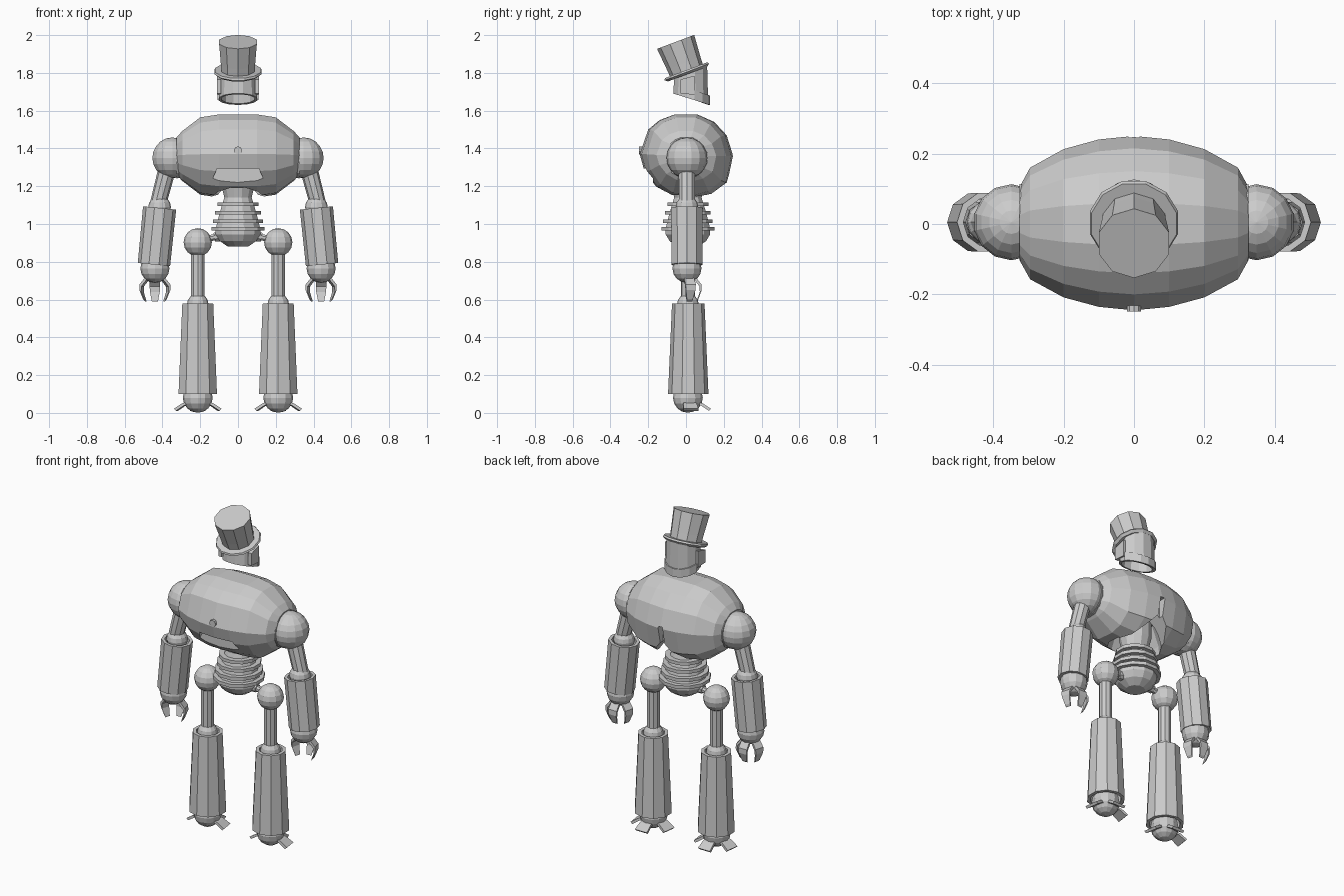
import bpy, bmesh
from math import pi, cos, sin, radians
from mathutils import Vector

if "Cube" in bpy.data.objects:
    bpy.data.objects.remove(bpy.data.objects["Cube"])


def finish(name, bm):
    bmesh.ops.recalc_face_normals(bm, faces=bm.faces)
    me = bpy.data.meshes.new(name)
    bm.to_mesh(me)
    bm.free()
    ob = bpy.data.objects.new(name, me)
    bpy.context.collection.objects.link(ob)
    return ob


def loft(name, rings, closed=False):
    """Skin a list of equal-sized point rings; closed joins last to first."""
    bm = bmesh.new()
    vs = [[bm.verts.new(p) for p in r] for r in rings]
    n = len(vs[0])
    for a, b in list(zip(vs, vs[1:])) + ([(vs[-1], vs[0])] if closed else []):
        for i in range(n):
            j = (i + 1) % n
            bm.faces.new((a[i], a[j], b[j], b[i]))
    if not closed:
        bm.faces.new(vs[0])
        bm.faces.new(vs[-1])
    return finish(name, bm)


def lathe(name, prof, base, axis=(0, 0, 1), n=10, closed=False):
    """Revolve (radius, height) points around an axis through base."""
    q = Vector(axis).to_track_quat('Z', 'Y')
    ang = [2 * pi * (i + 0.5) / n for i in range(n)]
    rings = [[Vector(base) + q @ Vector((r * cos(a), r * sin(a), h)) for a in ang]
             for r, h in prof]
    return loft(name, rings, closed)


def rod(name, p0, p1, r0, r1, n=10, wall=0):
    d = Vector(p1) - Vector(p0)
    prof = [(r0, 0), (r1, d.length)]
    if wall:
        prof += [(r1 - wall, d.length), (r0 - wall, 0)]
    return lathe(name, prof, p0, d, n, bool(wall))


def ball(name, c, r, n=12, m=8):
    bm = bmesh.new()
    bmesh.ops.create_uvsphere(bm, u_segments=n, v_segments=m, radius=r)
    bmesh.ops.translate(bm, verts=bm.verts, vec=c)
    return finish(name, bm)


def claw(name, c, deg, path, thick):
    """Bent bar pointing outwards; path holds (radius, height, half width)."""
    a = radians(deg)
    out, side = Vector((cos(a), sin(a), 0)), Vector((-sin(a), cos(a), 0))
    off = (out + Vector((0, 0, 1))) * thick
    rings = []
    for r, z, w in path:
        p = Vector(c) + out * r + Vector((0, 0, z))
        rings.append([p - side * w, p + side * w, p + side * w - off, p - side * w - off])
    return loft(name, rings)


def prism(name, pts, y0, y1):
    return loft(name, [[(x, y, z) for x, z in pts] for y in (y0, y1)])


def cut(ob, cutter):
    m = ob.modifiers.new("cut", 'BOOLEAN')
    m.operation, m.object, m.solver = 'DIFFERENCE', cutter, 'EXACT'
    bpy.context.view_layer.objects.active = ob
    bpy.ops.object.modifier_apply(modifier=m.name)
    bpy.data.objects.remove(cutter)


# Torso: side outline lofted across x, with belly recess and open underside
side = [(-.06, 1.58), (.06, 1.58), (.15, 1.54), (.215, 1.47), (.25, 1.36), (.22, 1.22),
        (.14, 1.16), (.06, 1.14), (-.08, 1.15), (-.16, 1.20), (-.22, 1.28), (-.245, 1.37),
        (-.2, 1.5), (-.14, 1.55)]
half = [(.1, .96, 1), (.2, .85, .93), (.295, .64, .6), (.325, .42, .45)]
stations = [(-x, a, b) for x, a, b in reversed(half)] + [(0, 1, 1)] + half
torso = loft("torso", [[(x, y * sy, 1.36 + (z - 1.36) * sz) for y, z in side]
                       for x, sy, sz in stations])
cut(torso, lathe("cutter", [(.16, 1.0), (.15, 1.2), (.11, 1.32)], (0, 0, 0), n=12))
cut(torso, prism("cutter", [(-.2, 1.09), (-.11, 1.295), (.11, 1.295), (.2, 1.09)], -.3, -.175))
cut(torso, prism("cutter", [(-.17, 1.08), (0, 1.28), (.17, 1.08)], .05, .3))
cut(torso, prism("cutter", [(-.015, 1.15), (-.015, 1.37), (.015, 1.37), (.015, 1.15)], .2, .3))
rod("chest_button", (0, -.22, 1.39), (0, -.248, 1.39), .021, .021)

# Waist column, ribs and pelvis bowl
lathe("waist", [(.055, .88), (.1, .91), (.122, .945), (.122, .975), (.1, 1.06),
                (.075, 1.14), (.09, 1.2), (.09, 1.3)], (0, .01, 0), n=12)
for z, r in ((.975, .145), (1.015, .136), (1.06, .125), (1.105, .113)):
    lathe("waist_rib", [(r, z - .01), (r, z + .01)], (0, .01, 0), n=12)

for s in (-1, 1):
    # Arm
    ball("shoulder", (s * .348, .005, 1.35), .108, 14, 10)
    rod("shoulder_collar", (s * .29, .005, 1.35), (s * .325, .005, 1.35), .108, .112, 12)
    rod("upper_arm", (s * .37, .005, 1.31), (s * .425, .005, 1.1), .047, .043)
    ball("elbow", (s * .415, .005, 1.09), .06)
    rod("forearm", (s * .415, .005, 1.085), (s * .445, .005, .785), .088, .086, 10, .018)
    rod("forearm_core", (s * .418, .005, 1.05), (s * .44, .005, .8), .06, .06)
    ball("wrist", (s * .44, .005, .765), .077)
    for d in (15, 90, 165):
        claw("finger", (s * .44, .005, .77), d,
             [(.045, -.05, .026), (.077, -.09, .028), (.078, -.12, .026), (.06, -.17, .016)], .01)

    # Leg
    lx = s * .213
    rod("hip_peg", (s * .08, .01, .94), (lx, .01, .91), .018, .018, 8)
    rod("hip_socket", (s * .10, .01, .935), (s * .125, .01, .93), .03, .025, 8)
    ball("hip", (lx, .01, .903), .075)
    rod("thigh", (lx, .01, .88), (lx, .01, .58), .037, .037)
    ball("knee", (lx, .01, .575), .057)
    rod("shin", (lx, .012, .58), (lx, .012, .1), .086, .107, 10, .02)
    rod("shin_core", (lx, .012, .55), (lx, .012, .1), .06, .06)
    ball("ankle", (lx, .01, .08), .079)
    for d in (8, 90, 172):
        claw("toe", (lx, .01, .08), d,
             [(.05, -.02, .03), (.08, -.03, .036), (.122, -.058, .04)], .011)

# Head: open shell with slanted rims
def head_ring(rx, ry, z, slope, n=12):
    pts = []
    for i in range(n):
        a = 2 * pi * (i + .5) / n
        y = ry * sin(a)
        pts.append((rx * cos(a), .025 + y, z + slope * y))
    return pts

loft("head", [head_ring(.1, .09, 1.805, .36), head_ring(.105, .096, 1.662, -.31),
              head_ring(.09, .081, 1.662, -.31), head_ring(.085, .075, 1.805, .36)], True)

# Jaw guard around the +y side and ear plates
jaw = []
for i in range(7):
    a = pi * (i + .5) / 7
    jaw.append([(r * cos(a), .022 + r * .95 * sin(a), z - .035 * sin(a))
                for r, z in ((.102, 1.665), (.11, 1.665), (.11, 1.715), (.102, 1.715))])
loft("jaw_guard", jaw)
for s in (-1, 1):
    loft("ear_plate", [[(x, -.03, 1.69), (x, -.03, 1.765), (x, .045, 1.785), (x, .045, 1.685)]
                       for x in (s * .09, s * .112)])

# Top hat, tipped towards -y
lean = (0, -.352, .936)
lathe("hat_brim", [(.115, -.01), (.13, .002), (.125, .012), (.09, .012)], (0, .005, 1.803), lean, 12)
lathe("hat_crown", [(.092, 0), (.095, .05), (.105, .17)], (0, .005, 1.805), lean, 10)
